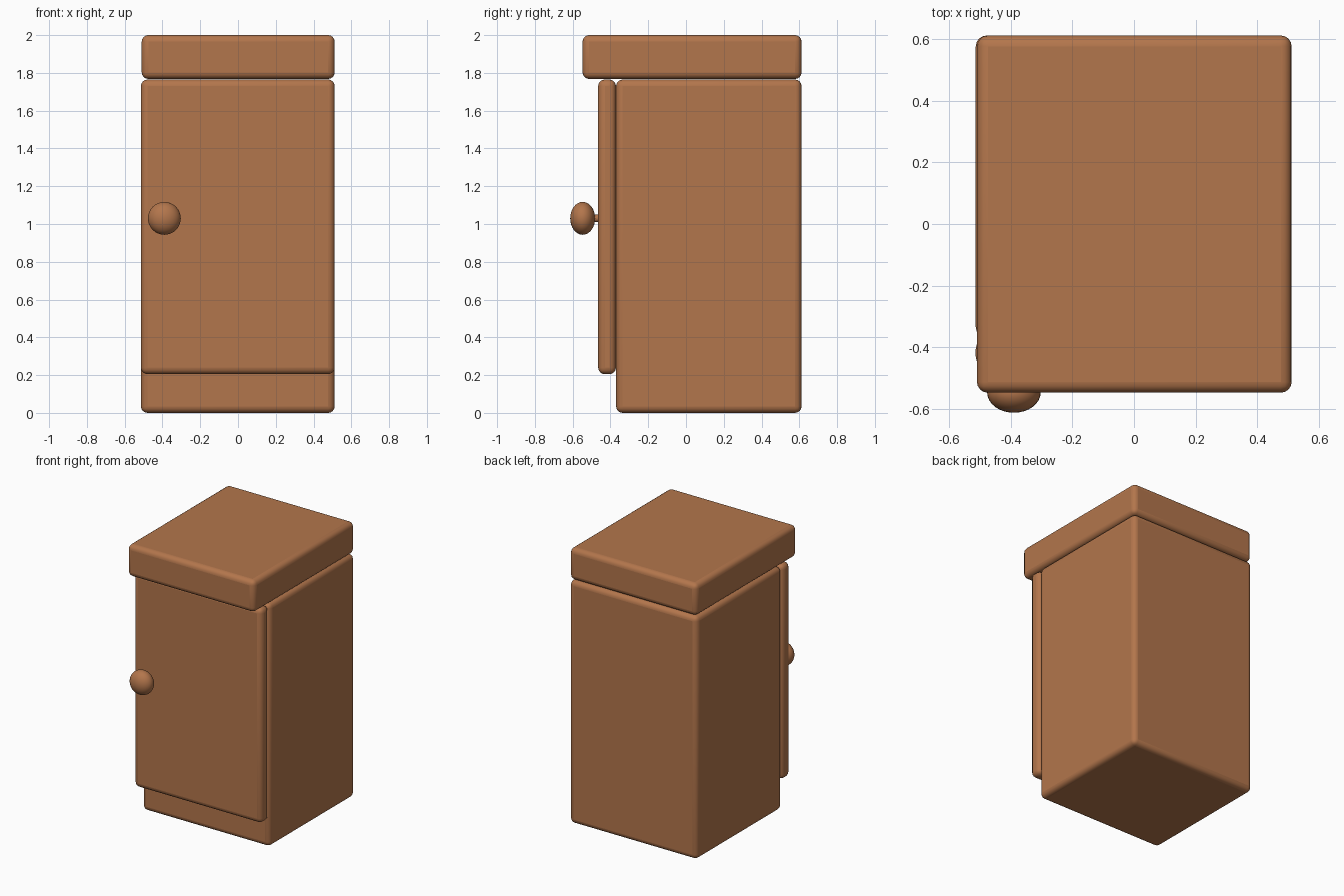
import bpy, math

if "Cube" in bpy.data.objects:
    bpy.data.objects.remove(bpy.data.objects["Cube"])

wood = bpy.data.materials.new("warm brown wood")
wood.diffuse_color = (0.45, 0.18, 0.072, 1)
wood.use_nodes = True
wood.node_tree.nodes["Principled BSDF"].inputs["Base Color"].default_value = wood.diffuse_color


def finish(ob, name):
    ob.name = name
    ob.data.materials.append(wood)
    bpy.ops.object.shade_smooth_by_angle(angle=math.radians(40))


def rounded_box(name, lo, hi, radius):
    """Box between two corners with softly rounded edges."""
    centre = [(a + b) / 2 for a, b in zip(lo, hi)]
    bpy.ops.mesh.primitive_cube_add(size=1, location=centre)
    ob = bpy.context.object
    ob.scale = [b - a for a, b in zip(lo, hi)]
    bpy.ops.object.transform_apply(location=False, rotation=False, scale=True)
    bevel = ob.modifiers.new("rounded edges", 'BEVEL')
    bevel.width = radius
    bevel.segments = 4
    finish(ob, name)


# Cabinet body, overhanging top and front door
rounded_box("cabinet_body", (-0.514, -0.37, 0.0), (0.512, 0.612, 1.765), 0.035)
rounded_box("cabinet_top", (-0.51, -0.548, 1.768), (0.512, 0.612, 2.0), 0.035)
rounded_box("door", (-0.514, -0.465, 0.205), (0.512, -0.371, 1.765), 0.035)

# Flattened round knob near the door's left edge
KX, KZ = -0.39, 1.03
bpy.ops.mesh.primitive_uv_sphere_add(segments=32, ring_count=16, radius=1,
                                     location=(KX, -0.547, KZ))
bpy.context.object.scale = (0.087, 0.066, 0.087)
bpy.ops.object.transform_apply(location=False, rotation=False, scale=True)
finish(bpy.context.object, "door_knob")

# Short stem joining knob and door
bpy.ops.mesh.primitive_cylinder_add(vertices=24, radius=0.02, depth=0.07,
                                    location=(KX, -0.475, KZ),
                                    rotation=(math.pi / 2, 0, 0))
finish(bpy.context.object, "knob_stem")
